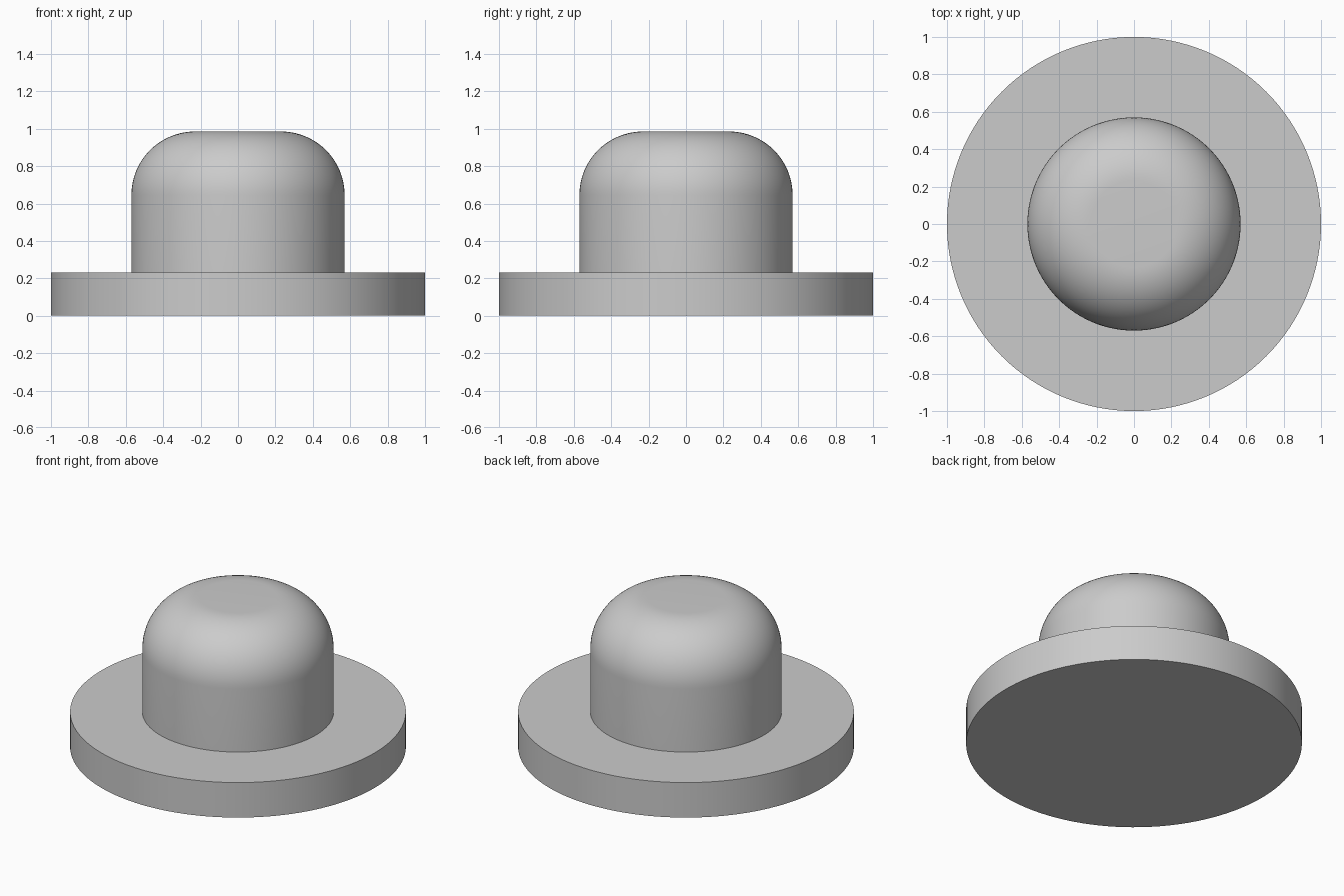
import bpy
import bmesh
from math import sin, cos, pi, radians

cube = bpy.data.objects.get("Cube")
if cube:
    bpy.data.objects.remove(cube, do_unlink=True)

SEGMENTS = 128
FLANGE_RADIUS, FLANGE_TOP = 1.0, 0.23
DOME_RADIUS, DOME_TOP, FILLET = 0.57, 0.985, 0.34

grey = bpy.data.materials.new("plain grey")
grey.use_nodes = True
colour = (0.6, 0.6, 0.6, 1)
grey.diffuse_color = colour
grey.node_tree.nodes["Principled BSDF"].inputs["Base Color"].default_value = colour


def lathe(name, profile):
    """Spin a (radius, height) profile around z."""
    bm = bmesh.new()
    verts = [bm.verts.new((r, 0, z)) for r, z in profile]
    edges = [bm.edges.new(pair) for pair in zip(verts, verts[1:])]
    bmesh.ops.spin(bm, geom=verts + edges, cent=(0, 0, 0), axis=(0, 0, 1),
                   angle=2 * pi, steps=SEGMENTS)
    bmesh.ops.remove_doubles(bm, verts=bm.verts, dist=0.0001)
    # Close the flat ends
    bmesh.ops.holes_fill(bm, edges=[e for e in bm.edges if e.is_boundary], sides=0)
    bmesh.ops.recalc_face_normals(bm, faces=bm.faces)
    mesh = bpy.data.meshes.new(name)
    bm.to_mesh(mesh)
    bm.free()
    mesh.materials.append(grey)
    obj = bpy.data.objects.new(name, mesh)
    bpy.context.collection.objects.link(obj)
    bpy.ops.object.select_all(action='DESELECT')
    obj.select_set(True)
    bpy.context.view_layer.objects.active = obj
    bpy.ops.object.shade_smooth_by_angle(angle=radians(30))
    return obj


# One closed body: bottom disc, flange, upright wall, rounded shoulder, flat crown
STEPS = 20
shoulder = [(DOME_RADIUS - FILLET + FILLET * cos(pi / 2 * i / STEPS),
             DOME_TOP - FILLET + FILLET * sin(pi / 2 * i / STEPS))
            for i in range(STEPS + 1)]
lathe("flanged_button", [(FLANGE_RADIUS, 0), (FLANGE_RADIUS, FLANGE_TOP),
                         (DOME_RADIUS, FLANGE_TOP)] + shoulder)
